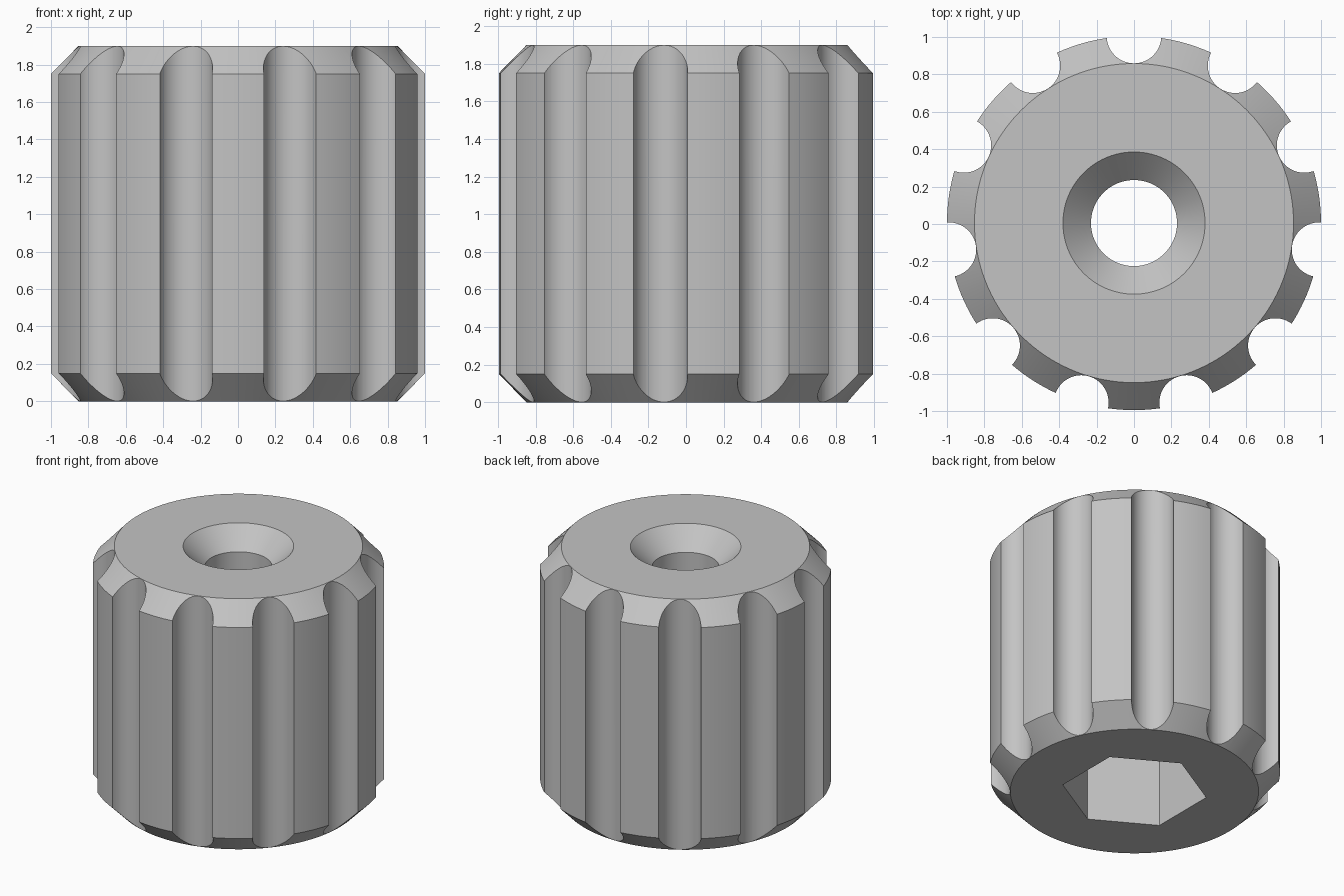
import bpy, bmesh, math
from mathutils import Matrix, Vector

default = bpy.data.objects.get("Cube")
if default:
    bpy.data.objects.remove(default, do_unlink=True)

HEIGHT, RADIUS, CHAMFER = 1.9, 1.0, 0.147
FLUTES, FLUTE_RADIUS = 11, 0.146
SOCKET_RADIUS, SOCKET_DEPTH = 0.5, 0.9
AXIS_Y = 0.005  # the flute at the back makes the outline slightly uneven


def make_object(name, bm):
    bmesh.ops.recalc_face_normals(bm, faces=bm.faces)
    mesh = bpy.data.meshes.new(name)
    bm.to_mesh(mesh)
    bm.free()
    obj = bpy.data.objects.new(name, mesh)
    bpy.context.collection.objects.link(obj)
    return obj


def add_prism(bm, sides, radius, z0, z1, x=0, y=0, turn=0):
    place = Matrix.Translation((x, y, (z0 + z1) / 2)) @ Matrix.Rotation(turn, 4, 'Z')
    bmesh.ops.create_cone(bm, cap_ends=True, segments=sides, radius1=radius,
                          radius2=radius, depth=z1 - z0, matrix=place)


# Knob body: chamfered barrel with a countersunk through hole, turned on z
profile = [(0.23, 0), (RADIUS - CHAMFER, 0), (RADIUS, 0.15), (RADIUS, HEIGHT - 0.15),
           (RADIUS - CHAMFER, HEIGHT), (0.38, HEIGHT), (0.23, HEIGHT - 0.15)]
bm = bmesh.new()
verts = [bm.verts.new((r, 0, z)) for r, z in profile]
edges = [bm.edges.new((v, verts[i - 1])) for i, v in enumerate(verts)]
bmesh.ops.spin(bm, geom=verts + edges, cent=(0, 0, 0), axis=(0, 0, 1),
               angle=math.tau, steps=176, use_merge=True)
bmesh.ops.remove_doubles(bm, verts=bm.verts, dist=1e-5)
knob = make_object("fluted_knob", bm)

# Cutter: grip flutes around the rim and the hexagonal socket below
bm = bmesh.new()
for i in range(FLUTES):
    a = math.pi / 2 + i * math.tau / FLUTES
    add_prism(bm, 64, FLUTE_RADIUS, -0.2, HEIGHT + 0.2,
              RADIUS * math.cos(a), RADIUS * math.sin(a), a)
add_prism(bm, 6, SOCKET_RADIUS, -0.2, SOCKET_DEPTH)
cutter = make_object("flute_and_socket_cutter", bm)
cutter.hide_render = True

# Turn the socket so that two corners lie on the y axis
for v in cutter.data.vertices:
    flat = Vector((v.co.x, v.co.y))
    if flat.length < 0.6:
        a = round((math.atan2(flat.y, flat.x) - math.pi / 6) / (math.pi / 3))
        a = a * math.pi / 3 + math.pi / 6
        v.co.x, v.co.y = SOCKET_RADIUS * math.cos(a), SOCKET_RADIUS * math.sin(a)

# Cut, then discard the cutter
cut = knob.modifiers.new("cut", 'BOOLEAN')
cut.operation, cut.solver, cut.object = 'DIFFERENCE', 'EXACT', cutter
bpy.ops.object.select_all(action='DESELECT')
bpy.context.view_layer.objects.active = knob
knob.select_set(True)
bpy.ops.object.modifier_apply(modifier=cut.name)
bpy.data.objects.remove(cutter, do_unlink=True)
knob.data.transform(Matrix.Translation((0, AXIS_Y, 0)))

# Grey plastic
grey = bpy.data.materials.new("grey_plastic")
grey.use_nodes = True
colour = (0.55, 0.55, 0.55, 1)
grey.diffuse_color = colour
grey.node_tree.nodes["Principled BSDF"].inputs["Base Color"].default_value = colour
knob.data.materials.clear()
knob.data.materials.append(grey)
bpy.ops.object.shade_smooth_by_angle(angle=math.radians(25))
